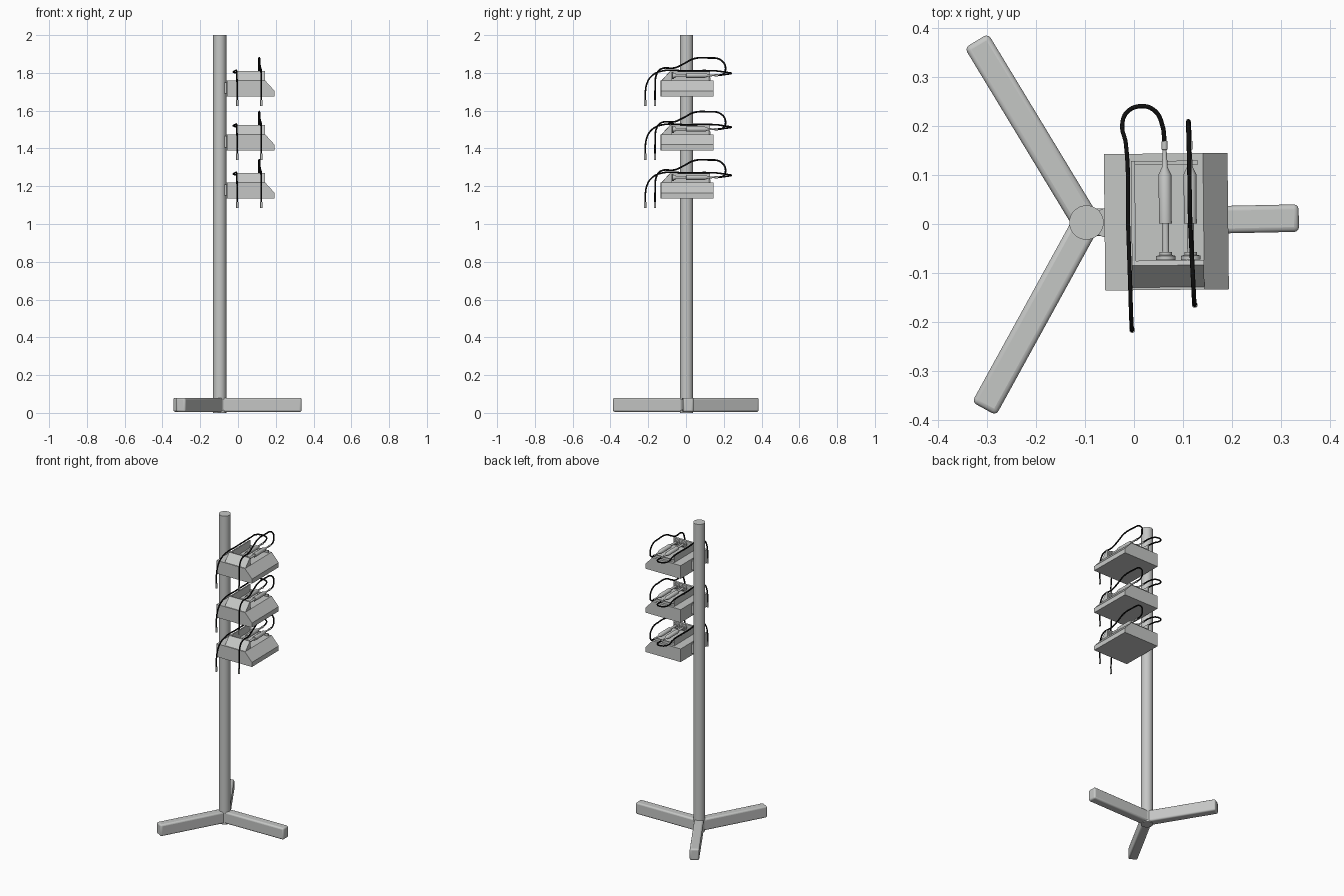
import bpy, bmesh, math
from mathutils import Vector, Matrix

cube = bpy.data.objects.get("Cube")
if cube:
    bpy.data.objects.remove(cube, do_unlink=True)


def material(name, colour):
    m = bpy.data.materials.new(name)
    m.use_nodes = True
    m.diffuse_color = (*colour, 1)
    m.node_tree.nodes["Principled BSDF"].inputs["Base Color"].default_value = (*colour, 1)
    return m


GREY = material("light grey", (0.56, 0.57, 0.56))
BLACK = material("black", (0.005, 0.005, 0.005))
POLE = Vector((-0.097, 0.003, 0))


def finish(name, bm, bevel=0, smooth=True):
    bmesh.ops.recalc_face_normals(bm, faces=bm.faces)
    mesh = bpy.data.meshes.new(name)
    bm.to_mesh(mesh)
    bm.free()
    mesh.materials.append(GREY)
    ob = bpy.data.objects.new(name, mesh)
    bpy.context.collection.objects.link(ob)
    if bevel:
        mod = ob.modifiers.new("Bevel", 'BEVEL')
        mod.width, mod.segments = bevel, 3
    if smooth:
        bpy.ops.object.select_all(action='DESELECT')
        ob.select_set(True)
        bpy.context.view_layer.objects.active = ob
        bpy.ops.object.shade_smooth_by_angle(angle=math.radians(35))
    return ob


def box(name, lo, hi, bevel=0):
    lo, hi = Vector(lo), Vector(hi)
    bm = bmesh.new()
    bmesh.ops.create_cube(bm, size=1)
    bmesh.ops.scale(bm, vec=hi - lo, verts=bm.verts)
    bmesh.ops.translate(bm, vec=(lo + hi) / 2, verts=bm.verts)
    return finish(name, bm, bevel, bool(bevel))


def prism(name, points, vec):
    bm = bmesh.new()
    face = bm.faces.new([bm.verts.new(p) for p in points])
    new = bmesh.ops.extrude_face_region(bm, geom=[face])["geom"]
    bmesh.ops.translate(bm, vec=vec, verts=[v for v in new if isinstance(v, bmesh.types.BMVert)])
    return finish(name, bm, smooth=False)


def lathe(name, profile, centre, axis, sides=20):
    """Revolve (position, radius) pairs about an axis through centre."""
    turn = Vector((0, 0, 1)).rotation_difference(Vector(axis)).to_matrix().to_4x4()
    bm = bmesh.new()
    rings = [[bm.verts.new((r * math.cos(a), r * math.sin(a), t))
              for a in (math.tau * i / sides for i in range(sides))] for t, r in profile]
    for a, b in zip(rings, rings[1:]):
        for i in range(sides):
            j = (i + 1) % sides
            bm.faces.new((a[i], a[j], b[j], b[i]))
    bm.faces.new(rings[0])
    bm.faces.new(rings[-1])
    bm.transform(Matrix.Translation(centre) @ turn)
    return finish(name, bm)


def tube(name, points):
    curve = bpy.data.curves.new(name, 'CURVE')
    curve.dimensions = '3D'
    curve.bevel_depth, curve.bevel_resolution, curve.resolution_u = 0.0045, 2, 8
    curve.use_fill_caps = True
    spline = curve.splines.new('BEZIER')
    spline.bezier_points.add(len(points) - 1)
    for bp, p in zip(spline.bezier_points, points):
        bp.co = p
        bp.handle_left_type = bp.handle_right_type = 'AUTO'
    curve.materials.append(BLACK)
    ob = bpy.data.objects.new(name, curve)
    bpy.context.collection.objects.link(ob)
    return ob


# Stand: pole and three feet
lathe("pole", [(0, 0.035), (2, 0.035)], POLE, (0, 0, 1), 32)
for i in range(3):
    foot = box(f"foot_{i + 1}", (0, -0.028, 0.005), (0.433, 0.028, 0.08), 0.01)
    foot.location = POLE
    foot.rotation_euler.z = math.radians(1.2 + 120 * i)


def pump(n, z):
    parts = []

    def add(ob):
        parts.append(ob)

    # Housing with a chamfered outer side
    side = [(-0.06, 0), (0.192, 0), (0.192, 0.03), (0.142, 0.085), (-0.06, 0.085)]
    add(prism(f"pump_housing_{n}", [(x, -0.135, h) for x, h in side], (0, 0.278, 0)))
    add(lathe(f"pole_clamp_{n}", [(-0.03, 0.03), (0.03, 0.03)], (-0.055, 0.003, 0.045), (0, 0, 1)))
    # Sloping front and the walls of the syringe tray
    wedge = [(-0.134, 0.08), (-0.075, 0.08), (-0.075, 0.132), (-0.085, 0.134)]
    add(prism(f"front_slope_{n}", [(-0.005, y, h) for y, h in wedge], (0.147, 0, 0)))
    add(box(f"tray_side_{n}", (-0.005, -0.076, 0.08), (0.003, 0.128, 0.132)))
    add(box(f"tray_back_{n}", (-0.005, 0.12, 0.08), (0.132, 0.128, 0.1)))

    # Syringes with plungers
    for label, x in (("inner", 0.064), ("outer", 0.115)):
        barrel = [(0, 0.013), (0.1, 0.013), (0.115, 0.006), (0.15, 0.004),
                  (0.151, 0.006), (0.168, 0.006)]
        add(lathe(f"{label}_syringe_{n}", barrel, (x, 0, 0.112), (0, 1, 0)))
        add(lathe(f"{label}_plunger_{n}", [(-0.065, 0.007), (0, 0.007)], (x, 0, 0.112), (0, 1, 0)))
        add(lathe(f"{label}_thumb_rest_{n}",
                  [(-0.074, 0.02), (-0.066, 0.02), (-0.064, 0.013), (-0.058, 0.013)],
                  (x, 0, 0.112), (0, 1, 0)))

    # Looping lines hanging over the front
    add(tube(f"inner_line_{n}", [
        (0.064, 0.165, 0.112), (0.06, 0.2, 0.116), (0.045, 0.23, 0.12), (0.018, 0.24, 0.123),
        (-0.012, 0.228, 0.126), (-0.022, 0.2, 0.13), (-0.015, 0.165, 0.135),
        (-0.012, 0, 0.136), (-0.009, -0.13, 0.134), (-0.008, -0.18, 0.11),
        (-0.007, -0.208, 0.065), (-0.006, -0.216, -0.02)]))
    add(tube(f"outer_line_{n}", [
        (0.115, 0.165, 0.112), (0.114, 0.195, 0.118), (0.113, 0.208, 0.155),
        (0.113, 0.18, 0.195), (0.114, 0.12, 0.204), (0.114, 0.04, 0.2), (0.115, -0.01, 0.175),
        (0.117, -0.06, 0.152), (0.12, -0.135, 0.145), (0.121, -0.158, 0.115),
        (0.122, -0.164, 0.05), (0.122, -0.166, -0.02)]))
    for label, x, y in (("inner", -0.006, -0.216), ("outer", 0.122, -0.166)):
        add(lathe(f"{label}_line_tip_{n}", [(-0.05, 0.006), (-0.018, 0.006)], (x, y, 0), (0, 0, 1), 12))

    for ob in parts:
        ob.location.z = z
        ob.rotation_euler.z = math.radians(0.6)


for n, z in enumerate((1.135, 1.39, 1.675), 1):
    pump(n, z)
